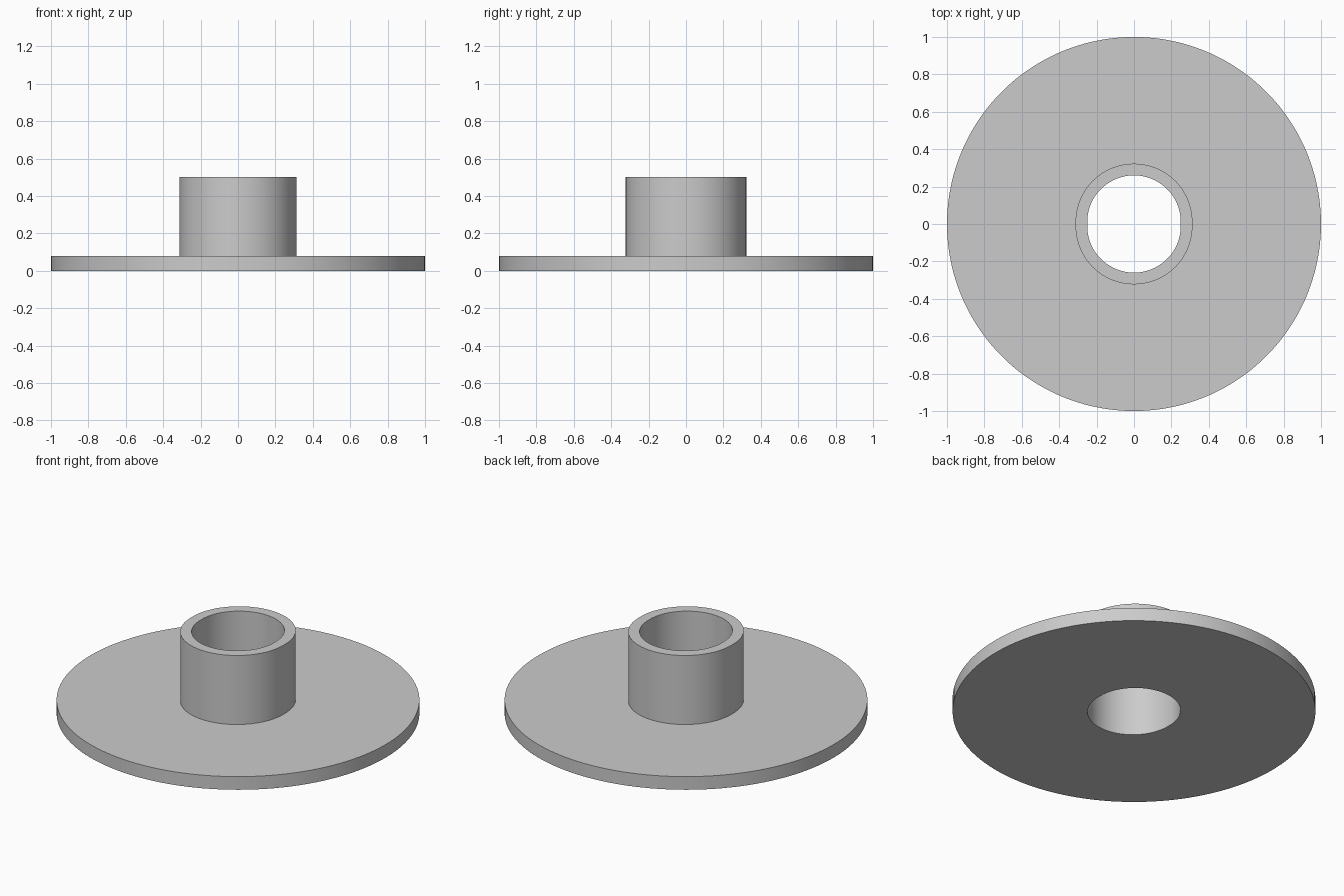
import bpy
import bmesh
from math import cos, sin, pi, copysign, radians

cube = bpy.data.objects.get("Cube")
if cube:
    bpy.data.objects.remove(cube)

SEGMENTS = 128
FLANGE_TOP, TUBE_TOP = 0.08, 0.5
BORE, TUBE = 0.25, 0.3125
STRETCH = 0.01  # half length of the straight sides of the slotted tube

# Single grey material
grey = bpy.data.materials.new("plain grey")
grey.use_nodes = True
colour = (0.6, 0.6, 0.6, 1)
grey.diffuse_color = colour
grey.node_tree.nodes["Principled BSDF"].inputs["Base Color"].default_value = colour


def ring(bm, radius, z, stretch):
    """Circle of vertices whose halves are pulled apart along y."""
    verts = []
    for i in range(SEGMENTS):
        a = 2 * pi * (i + 0.5) / SEGMENTS
        y = radius * sin(a)
        verts.append(bm.verts.new((radius * cos(a), y + copysign(stretch, y), z)))
    return verts


# Closed profile: flange rim, flange top, tube wall, tube lip, bore, underside
profile = [
    (1, 0, 0),
    (1, FLANGE_TOP, 0),
    (TUBE, FLANGE_TOP, STRETCH),
    (TUBE, TUBE_TOP, STRETCH),
    (BORE, TUBE_TOP, STRETCH),
    (BORE, 0, STRETCH),
]
bm = bmesh.new()
rings = [ring(bm, *p) for p in profile]
for k, low in enumerate(rings):
    high = rings[(k + 1) % len(rings)]
    for i in range(SEGMENTS):
        j = (i + 1) % SEGMENTS
        bm.faces.new((low[i], low[j], high[j], high[i]))
bmesh.ops.recalc_face_normals(bm, faces=bm.faces)

mesh = bpy.data.meshes.new("flanged_tube")
bm.to_mesh(mesh)
bm.free()
mesh.materials.append(grey)
body = bpy.data.objects.new("flanged_tube", mesh)
bpy.context.collection.objects.link(body)

# Smooth walls with crisp rims
bpy.ops.object.select_all(action="DESELECT")
body.select_set(True)
bpy.context.view_layer.objects.active = body
bpy.ops.object.shade_smooth_by_angle(angle=radians(30))
